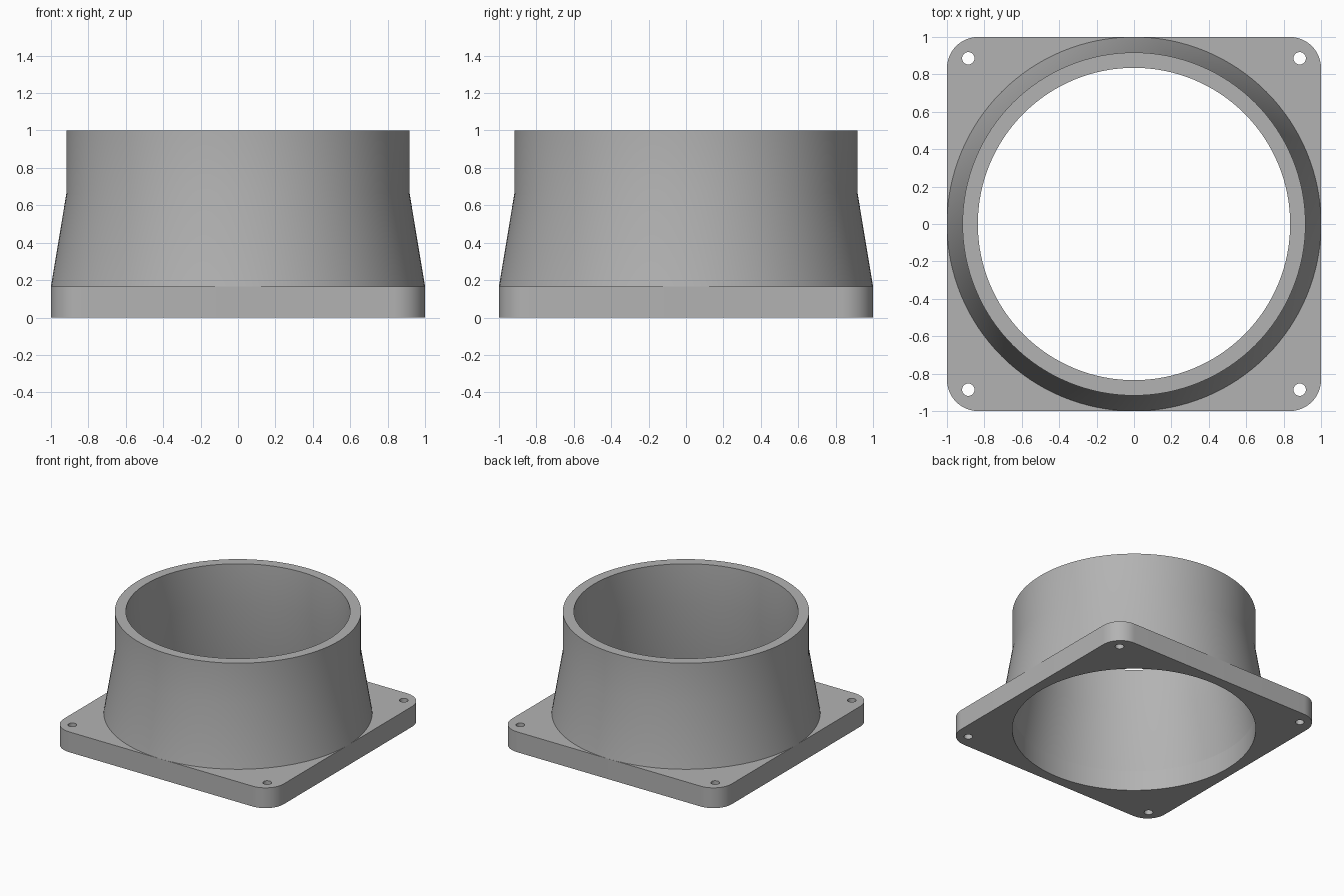
import bpy, bmesh
from math import sin, cos, pi, radians

cube = bpy.data.objects.get("Cube")
if cube:
    bpy.data.objects.remove(cube, do_unlink=True)

PLATE_TOP, TAPER_TOP, RIM = 0.167, 0.667, 1.0
WIDE, MID, NARROW = 1.0, 0.917, 0.835
SIDES = 128

grey = bpy.data.materials.new("plain_grey")
grey.use_nodes = True
colour = (0.45, 0.45, 0.45, 1)
grey.diffuse_color = colour
grey.node_tree.nodes["Principled BSDF"].inputs["Base Color"].default_value = colour


def arc(cx, cy, r, start, sweep, n):
    """Points along an arc."""
    return [(cx + r * cos(start + sweep * i / n), cy + r * sin(start + sweep * i / n))
            for i in range(n)]


def finish(bm, name):
    bmesh.ops.recalc_face_normals(bm, faces=bm.faces)
    mesh = bpy.data.meshes.new(name)
    bm.to_mesh(mesh)
    bm.free()
    mesh.materials.append(grey)
    obj = bpy.data.objects.new(name, mesh)
    bpy.context.collection.objects.link(obj)
    bpy.ops.object.select_all(action='DESELECT')
    obj.select_set(True)
    bpy.context.view_layer.objects.active = obj
    bpy.ops.object.shade_smooth_by_angle(angle=radians(30))
    return obj


# Square plate with rounded corners, a large bore and four screw holes
corner, hole_pos, hole_r = 0.167, 0.886, 0.033
outline = []
for k, (sx, sy) in enumerate([(1, 1), (-1, 1), (-1, -1), (1, -1)]):
    outline += arc(sx * (1 - corner), sy * (1 - corner), corner, k * pi / 2, pi / 2, 16)
    end = (k + 1) * pi / 2
    outline.append((sx * (1 - corner) + corner * cos(end),
                    sy * (1 - corner) + corner * sin(end)))
loops = [outline, arc(0, 0, MID, 0, 2 * pi, SIDES)]
loops += [arc(sx * hole_pos, sy * hole_pos, hole_r, 0, 2 * pi, 24)
          for sx in (-1, 1) for sy in (-1, 1)]

bm = bmesh.new()
for points in loops:
    verts = [bm.verts.new((x, y, 0)) for x, y in points]
    for a, b in zip(verts, verts[1:] + verts[:1]):
        bm.edges.new((a, b))
bmesh.ops.triangle_fill(bm, edges=bm.edges[:], use_beauty=True, normal=(0, 0, 1))
extruded = bmesh.ops.extrude_face_region(bm, geom=bm.faces[:], use_keep_orig=True)
top = [g for g in extruded["geom"] if isinstance(g, bmesh.types.BMVert)]
bmesh.ops.translate(bm, verts=top, vec=(0, 0, PLATE_TOP))
finish(bm, "mounting_plate")

# Tapered collar: outer wall, flat rim and inner wall
profile = [(WIDE, PLATE_TOP), (MID, TAPER_TOP), (MID, RIM),
           (NARROW, RIM), (NARROW, TAPER_TOP), (MID, PLATE_TOP)]
bm = bmesh.new()
rings = [[bm.verts.new((x, y, z)) for x, y in arc(0, 0, r, 0, 2 * pi, SIDES)]
         for r, z in profile]
for low, high in zip(rings, rings[1:]):
    for i in range(SIDES):
        j = (i + 1) % SIDES
        bm.faces.new((low[i], low[j], high[j], high[i]))
finish(bm, "tapered_collar")
